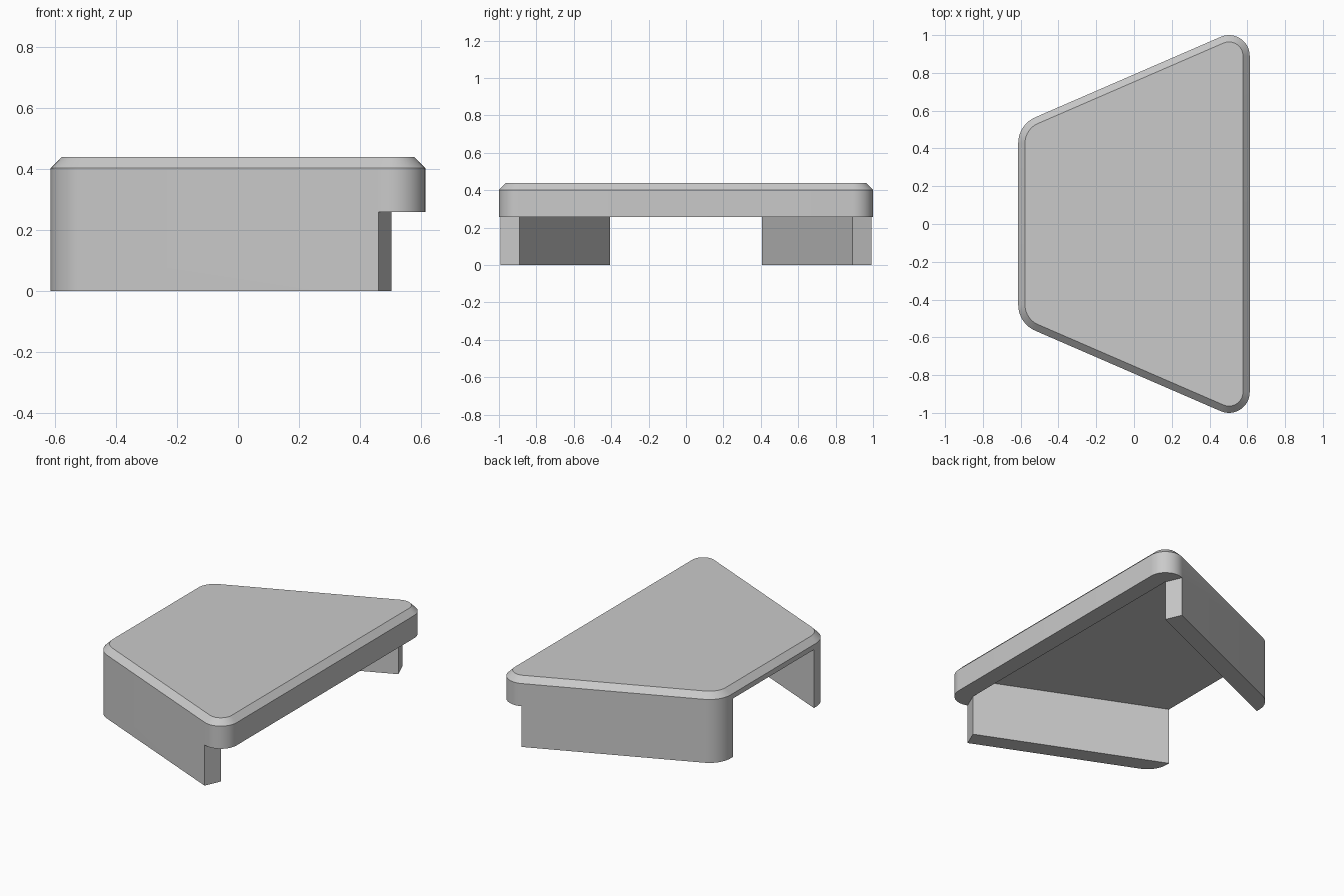
import bpy, bmesh
from math import sin, cos, pi, atan2
from mathutils import Vector

if "Cube" in bpy.data.objects:
    bpy.data.objects.remove(bpy.data.objects["Cube"])

HALF_WIDTH, HEIGHT, CHAMFER = 0.613, 0.438, 0.036
LIP_BOTTOM, CEILING = 0.258, 0.37
WIDE_RADIUS, NARROW_RADIUS = 0.11, 0.15
WIDE = Vector((HALF_WIDTH - WIDE_RADIUS, 0.89))  # wide corner centre, also the wall's inner end
WALL_EXIT = Vector((-HALF_WIDTH, 0.406))         # where the wall's inner face meets the narrow side

along = (WIDE - WALL_EXIT).normalized()
outward = Vector((-along.y, along.x))
side_angle = atan2(outward.y, outward.x)

# Narrow corner centre, tangent to both the slanted and the narrow side
narrow_x = NARROW_RADIUS - HALF_WIDTH
shift = outward * (WIDE_RADIUS - NARROW_RADIUS)
start_point = WIDE + shift
NARROW = start_point + along * ((narrow_x - start_point.x) / along.x)


def outline(inset):
    """Rounded trapezoid, mirrored across y."""
    half = []
    corners = ((WIDE, WIDE_RADIUS, 0, side_angle), (NARROW, NARROW_RADIUS, side_angle, pi))
    for centre, radius, start, end in corners:
        steps = 14
        for i in range(steps + 1):
            a = start + (end - start) * i / steps
            r = radius - inset
            half.append((centre.x + r * cos(a), centre.y + r * sin(a)))
    return mirrored(half)


def mirrored(half):
    return half + [(x, -y) for x, y in reversed(half)]


def loft(name, layers):
    """Closed solid through stacked outlines given as (points, z)."""
    bm = bmesh.new()
    rings = [[bm.verts.new((x, y, z)) for x, y in pts] for pts, z in layers]
    for low, high in zip(rings, rings[1:]):
        for i in range(len(low)):
            j = (i + 1) % len(low)
            bm.faces.new((low[i], low[j], high[j], high[i]))
    bm.faces.new(rings[-1])
    bm.faces.new(rings[0][::-1])
    bmesh.ops.recalc_face_normals(bm, faces=bm.faces)
    mesh = bpy.data.meshes.new(name)
    bm.to_mesh(mesh)
    bm.free()
    obj = bpy.data.objects.new(name, mesh)
    bpy.context.collection.objects.link(obj)
    return obj


def carve(obj, name, half, top):
    """Cut a mirrored prism out of the underside, up to the given height."""
    points = mirrored([(p.x, p.y) for p in half])
    cutter = loft(name, [(points, -0.2), (points, top)])
    cutter.hide_render = True
    cut = obj.modifiers.new(name, 'BOOLEAN')
    cut.operation = 'DIFFERENCE'
    cut.solver = 'EXACT'
    cut.object = cutter
    bpy.ops.object.modifier_apply(modifier=cut.name)
    bpy.data.objects.remove(cutter)


# Full-height body with a chamfered top rim
body = loft("chamfered_cover", [
    (outline(0), 0),
    (outline(0), HEIGHT - CHAMFER),
    (outline(CHAMFER), HEIGHT),
])
bpy.ops.object.select_all(action='DESELECT')
bpy.context.view_layer.objects.active = body
body.select_set(True)

# Hollow between the slanted walls, open at the narrow side
carve(body, "hollow", [WIDE, WALL_EXIT - along * 0.2], CEILING)

# Gap below the lip at the wide side, ending the walls square
wall_end = WIDE + outward * 0.3
carve(body, "lip_gap", [wall_end + along * 0.5, wall_end, WIDE, WIDE - Vector((0.1, 0.3))], LIP_BOTTOM)

# Plain grey finish
grey = bpy.data.materials.new("grey")
grey.use_nodes = True
colour = (0.59, 0.59, 0.59, 1)
grey.diffuse_color = colour
grey.node_tree.nodes["Principled BSDF"].inputs["Base Color"].default_value = colour
body.data.materials.clear()
body.data.materials.append(grey)
bpy.ops.object.shade_smooth_by_angle(angle=pi / 6)
